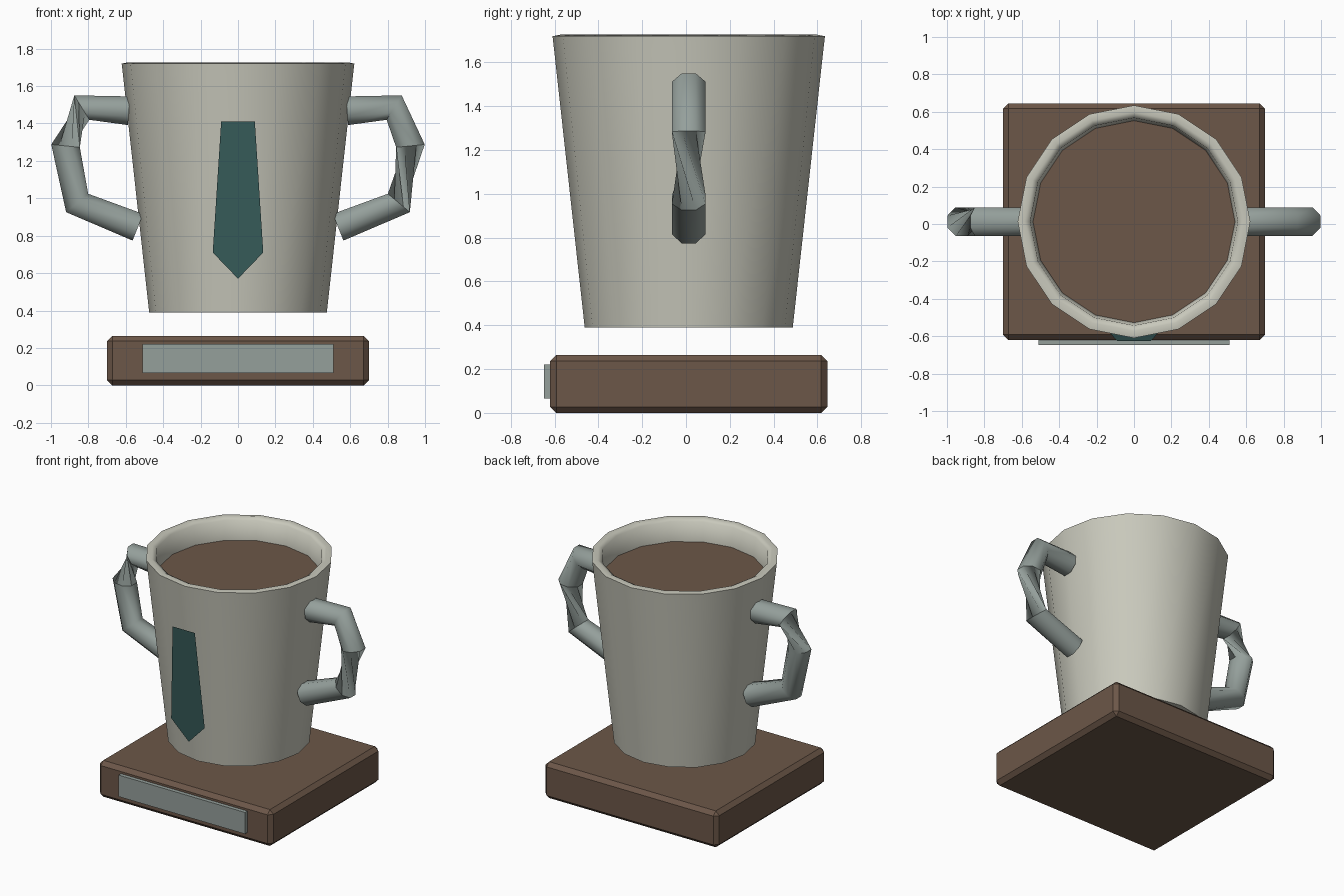
import bpy, bmesh, math
from mathutils import Vector

if "Cube" in bpy.data.objects:
    bpy.data.objects.remove(bpy.data.objects["Cube"])

CY = 0.0125  # depth centre of cup and base


def material(name, rgb):
    m = bpy.data.materials.new(name)
    m.diffuse_color = (*rgb, 1)
    m.use_nodes = True
    m.node_tree.nodes["Principled BSDF"].inputs["Base Color"].default_value = m.diffuse_color
    return m


BROWN = material("brown", (0.15, 0.095, 0.065))
CREAM = material("cream", (0.58, 0.58, 0.5))
GREY = material("grey_green", (0.30, 0.35, 0.33))
TEAL = material("teal", (0.04, 0.11, 0.105))


def finish(bm, name, mat, smooth=None, fix=True):
    if fix:
        bmesh.ops.recalc_face_normals(bm, faces=bm.faces)
    me = bpy.data.meshes.new(name)
    bm.to_mesh(me)
    bm.free()
    ob = bpy.data.objects.new(name, me)
    bpy.context.collection.objects.link(ob)
    me.materials.append(mat)
    if smooth:
        bpy.ops.object.select_all(action='DESELECT')
        ob.select_set(True)
        bpy.context.view_layer.objects.active = ob
        bpy.ops.object.shade_smooth_by_angle(angle=math.radians(smooth))
    return ob


def box(name, lo, hi, mat, bevel=0):
    bm = bmesh.new()
    bmesh.ops.create_cube(bm, size=1)
    for v in bm.verts:
        v.co = Vector([(a + b) / 2 + c * (b - a) for a, b, c in zip(lo, hi, v.co)])
    if bevel:
        bmesh.ops.bevel(bm, geom=bm.edges[:], offset=bevel, segments=1, affect='EDGES')
    return finish(bm, name, mat)


def loft(name, rings, mat, smooth, shifts=None):
    """Skin a list of equal-length point rings and cap both ends."""
    bm = bmesh.new()
    vs = [[bm.verts.new(p) for p in r] for r in rings]
    n = len(rings[0])
    shift = 0
    for k in range(len(vs) - 1):
        s0 = shift
        shift += shifts[k] if shifts else 0
        for i in range(n):
            a, b = (i + s0) % n, (i + 1 + s0) % n
            c, d = (i + 1 + shift) % n, (i + shift) % n
            bm.faces.new((vs[k][a], vs[k][b], vs[k + 1][c], vs[k + 1][d]))
    bm.faces.new(vs[0][::-1])
    bm.faces.new(vs[-1])
    return finish(bm, name, mat, smooth)


def circle(r, z, n=16):
    return [(r * math.cos(i * math.tau / n), CY + r * math.sin(i * math.tau / n), z)
            for i in range(n)]


# Base block and its blank front plate
box("base", (-0.70, -0.62, 0), (0.70, 0.645, 0.265), BROWN, 0.028)
box("front_plate", (-0.51, -0.648, 0.065), (0.51, -0.61, 0.222), GREY)

# Cup: outer wall, rim, inner wall, floor
profile = [(0.475, 0.39), (0.615, 1.66), (0.622, 1.72), (0.585, 1.727),
           (0.555, 1.71), (0.54, 1.57), (0.44, 0.45)]
loft("cup", [circle(r, z) for r, z in profile], CREAM, 65)

# Drink surface
bm = bmesh.new()
bm.faces.new([bm.verts.new(p) for p in circle(0.545, 1.57)])
finish(bm, "drink", BROWN, fix=False)

# Handles: octagonal tubes, each with one twisted segment
path = [(0.583, 1.468), (0.835, 1.485), (0.922, 1.28), (0.86, 0.975), (0.535, 0.845)]


def handle(name, side, shifts):
    pts = [Vector((side * x, CY, z)) for x, z in path]
    rings = []
    for k, p in enumerate(pts):
        t = Vector()
        if k > 0:
            t += (p - pts[k - 1]).normalized()
        if k < len(pts) - 1:
            t += (pts[k + 1] - p).normalized()
        y = Vector((0, 1, 0))
        n = t.normalized().cross(y)
        angles = [(i + 0.5) * math.tau / 8 for i in range(8)]
        rings.append([p + 0.083 * (n * math.cos(a) + y * math.sin(a)) for a in angles])
    loft(name, rings, GREY, 50, shifts)


handle("right_handle", 1, (0, 0, 3, 0))
handle("left_handle", -1, (0, 3, 0, 0))

# Necktie panel standing just off the front wall
half = [(0.09, 1.41), (0.135, 0.71)]
outline = half + [(0, 0.57)] + [(-x, z) for x, z in reversed(half)]
bm = bmesh.new()
bm.faces.new([bm.verts.new((x, -0.567 - 0.07 * (z - 0.57), z)) for x, z in reversed(outline)])
finish(bm, "necktie", TEAL, fix=False)
for p in bpy.data.objects["necktie"].data.polygons:
    if p.normal.y > 0:
        p.flip()
